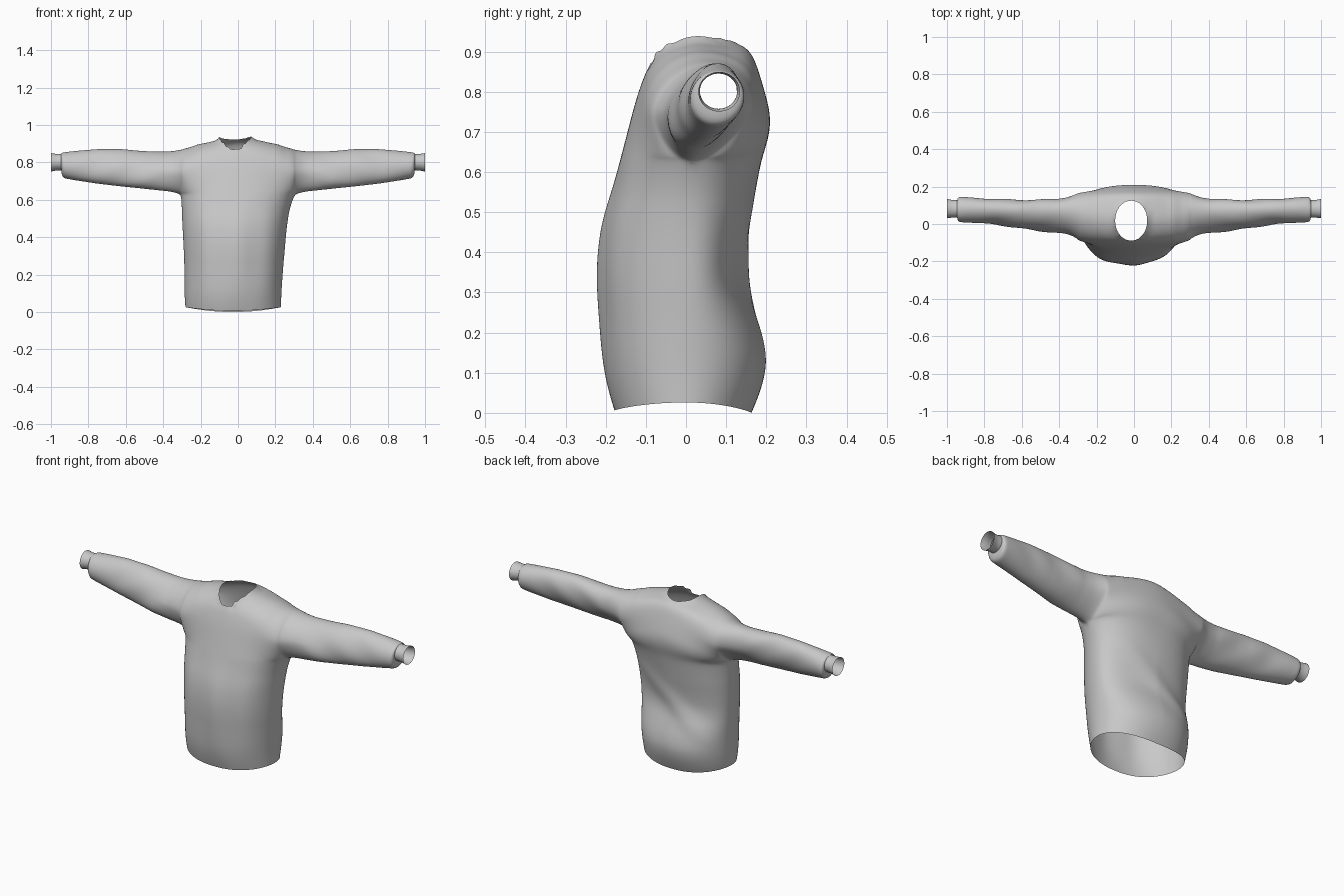
import bpy, bmesh, math

if "Cube" in bpy.data.objects:
    bpy.data.objects.remove(bpy.data.objects["Cube"])

ARM = 0.305      # |x| of the armpit
ARMPIT_Z = 0.63

# sleeve sections: |x|, bottom z, top z, front y, back y, lean
SLEEVE = [(0.305, .63, .868, -.080, .160, .22), (0.35, .642, .860, -.055, .140, .26),
          (0.42, .650, .857, -.042, .126, .28), (0.52, .661, .861, -.035, .128, .25),
          (0.62, .671, .871, -.018, .126, .20), (0.75, .686, .871, .000, .132, .15),
          (0.88, .706, .860, .008, .142, .10), (0.935, .716, .853, .010, .146, .05),
          (0.943, .735, .850, .020, .138, .0), (0.945, .757, .848, .033, .128, .0)]
CUFF = [(0.94, .757, .847, .034, .128, .0), (0.97, .757, .845, .034, .128, .0),
        (1.0, .750, .850, .030, .135, .0)]
# torso: z, left x, right x, front y, back y
TORSO = [(.0, -.281, .230, -.178, .163), (.05, -.286, .231, -.194, .188),
         (.10, -.286, .233, -.205, .206), (.16, -.286, .237, -.212, .210),
         (.24, -.287, .242, -.218, .187), (.33, -.290, .250, -.224, .154),
         (.42, -.295, .257, -.220, .160), (.50, -.299, .267, -.204, .172),
         (.57, -.302, .280, -.180, .180), (.63, -.305, .305, -.164, .188)]
# centre line over the shoulders, from front chest to back: t, y, z
ARCH = [(0, -.164, .63), (.1, -.146, .70), (.22, -.120, .80), (.34, -.083, .893),
        (.42, -.02, .928), (.5, .04, .937), (.57, .10, .922), (.66, .158, .920),
        (.78, .192, .82), (.9, .217, .72), (1, .188, .63)]


def interp(table, t):
    """Linear lookup in a table sorted by its first column."""
    t = min(max(t, table[0][0]), table[-1][0])
    for a, b in zip(table, table[1:]):
        if t <= b[0]:
            k = (t - a[0]) / (b[0] - a[0])
            return [p + (q - p) * k for p, q in zip(a[1:], b[1:])]


def soft_interp(table, t, h):
    """Lookup averaged over a small window, exact at both ends."""
    h = max(0, min(h, t - table[0][0], table[-1][0] - t))
    parts = [interp(table, t + h * k) for k in (-1, -.5, 0, .5, 1)]
    return [sum(c) / 5 for c in zip(*parts)]


def ring(table, x, p):
    """Point on a sleeve section: p runs bottom, front, top, back, bottom."""
    zb, zt, yf, yb, lean = interp(table, abs(x))
    th = 2 * math.pi * p
    fade = min(max((abs(x) - .32) * 8, 0), max((.92 - abs(x)) * 5, 0), 1)
    w = 1 + .05 * fade * math.sin(26 * abs(x) + 2 * th) * abs(math.sin(th))
    w *= 1 - .38 * max(0, math.cos(th)) * max(0, 1 - (abs(x) - ARM) / .2)  # pinched underarm
    ry, rz = (yb - yf) / 2 * w, (zt - zb) / 2
    dz = -rz * math.cos(th)
    return (x, (yf + yb) / 2 - ry * math.sin(th) + lean * dz, (zt + zb) / 2 + dz)


def fullness(u):
    return math.sqrt(max(0, 1 - abs(u) ** 2.4))


def shoulder(u, p):
    """Chest and shoulders: centre arch blending to the sleeve section."""
    x = ARM * u
    _, ry, rz = ring(SLEEVE, ARM, p)
    ay, az = soft_interp(ARCH, p, .045)
    f, g = fullness(u), abs(u) ** 1.5
    up = math.sin(math.pi * p) ** 2
    crease = .004 * up * math.cos(70 * (abs(x) - .21)) * math.exp(-((abs(x) - .21) / .045) ** 2)
    return (x, ay * f + ry * (1 - f), az + (rz - az) * g + crease)


def torso(u, z, back):
    xl, xr, yf, yb = soft_interp(TORSO, z, .04)
    x = (xl + xr) / 2 + (xr - xl) / 2 * u
    f = fullness(u)
    k = z / ARMPIT_Z
    side = ring(SLEEVE, ARM, 0)[1] * k
    soft = math.sin(math.pi * k)
    if back:    # slack diagonal fold across the back
        d = (z - .38) - .75 * x
        y = yb - .03 * soft * max(0, u) * f + .012 * soft * f * (math.exp(-(d / .06) ** 2) - 1)
    else:       # soft hanging folds on the front
        y = yf + .004 * soft * (1 - math.cos(34 * x))
    hem = (.006 * (not back) * (1 - u * u) + .026 * u * u) * max(0, 1 - z / .3)
    return (x, y * f + side * (1 - f), z + hem)


def grid(bm, rows):
    vs = [[bm.verts.new(c) for c in r] for r in rows]
    for a, b in zip(vs, vs[1:]):
        for i in range(len(a) - 1):
            bm.faces.new((a[i], a[i + 1], b[i + 1], b[i]))


def finish(bm, name, mat):
    bmesh.ops.remove_doubles(bm, verts=bm.verts, dist=.0008)
    bmesh.ops.recalc_face_normals(bm, faces=bm.faces)
    for f in bm.faces:
        f.smooth = True
    me = bpy.data.meshes.new(name)
    bm.to_mesh(me)
    bm.free()
    me.materials.append(mat)
    ob = bpy.data.objects.new(name, me)
    bpy.context.collection.objects.link(ob)
    sub = ob.modifiers.new("smooth", 'SUBSURF')
    sub.levels = sub.render_levels = 1
    return ob


grey = bpy.data.materials.new("grey knit")
grey.diffuse_color = (.58, .58, .58, 1)
grey.use_nodes = True
grey.node_tree.nodes["Principled BSDF"].inputs["Base Color"].default_value = grey.diffuse_color

K, COLS, ROWS = 48, 40, 26
ps = [i / K for i in range(K + 1)]
us = [math.sin(math.pi * (i / COLS - .5)) for i in range(COLS + 1)]

# Sweater shell: shoulders, sleeves and torso in one welded sheet
bm = bmesh.new()
grid(bm, [[shoulder(u, p) for p in ps] for u in us])
xs = [ARM + (.935 - ARM) * i / 28 for i in range(29)] + [.943, .945]
for s in (-1, 1):
    grid(bm, [[ring(SLEEVE, s * x, p) for p in ps] for x in xs])
for back in (False, True):
    grid(bm, [[torso(u, ARMPIT_Z * r / ROWS, back) for u in us] for r in range(ROWS + 1)])
bmesh.ops.remove_doubles(bm, verts=bm.verts, dist=.0008)
# relax the join between yoke, sleeves and torso
yoke = [v for v in bm.verts if v.co.z > .52 and abs(v.co.x) < .4 and not v.is_boundary]
for _ in range(3):
    bmesh.ops.smooth_vert(bm, verts=yoke, factor=.5, use_axis_x=True, use_axis_y=True, use_axis_z=True)

# Neck opening: remove the faces inside an oval and round off its rim
NX, NY, RX, RY = -.015, .018, .086, .108


def oval(co):
    return math.hypot((co.x - NX) / RX, (co.y - NY) / RY)


bmesh.ops.delete(bm, geom=[f for f in bm.faces if f.calc_center_median().z > .84
                           and oval(f.calc_center_median()) < 1], context='FACES')
for v in bm.verts:
    if v.is_boundary and v.co.z > .82 and abs(v.co.x) < .2:
        d = oval(v.co)
        v.co.x = NX + (v.co.x - NX) / d
        v.co.y = NY + (v.co.y - NY) / d
        v.co.z += .014 * abs(v.co.x - NX) / RX
finish(bm, "sweater_body", grey)

# Cuffs
for s, name in ((-1, "left_cuff"), (1, "right_cuff")):
    bm = bmesh.new()
    grid(bm, [[ring(CUFF, s * x, p) for p in ps[::2]] for x in (.94, .955, .97, .985, 1.0)])
    finish(bm, name, grey)
